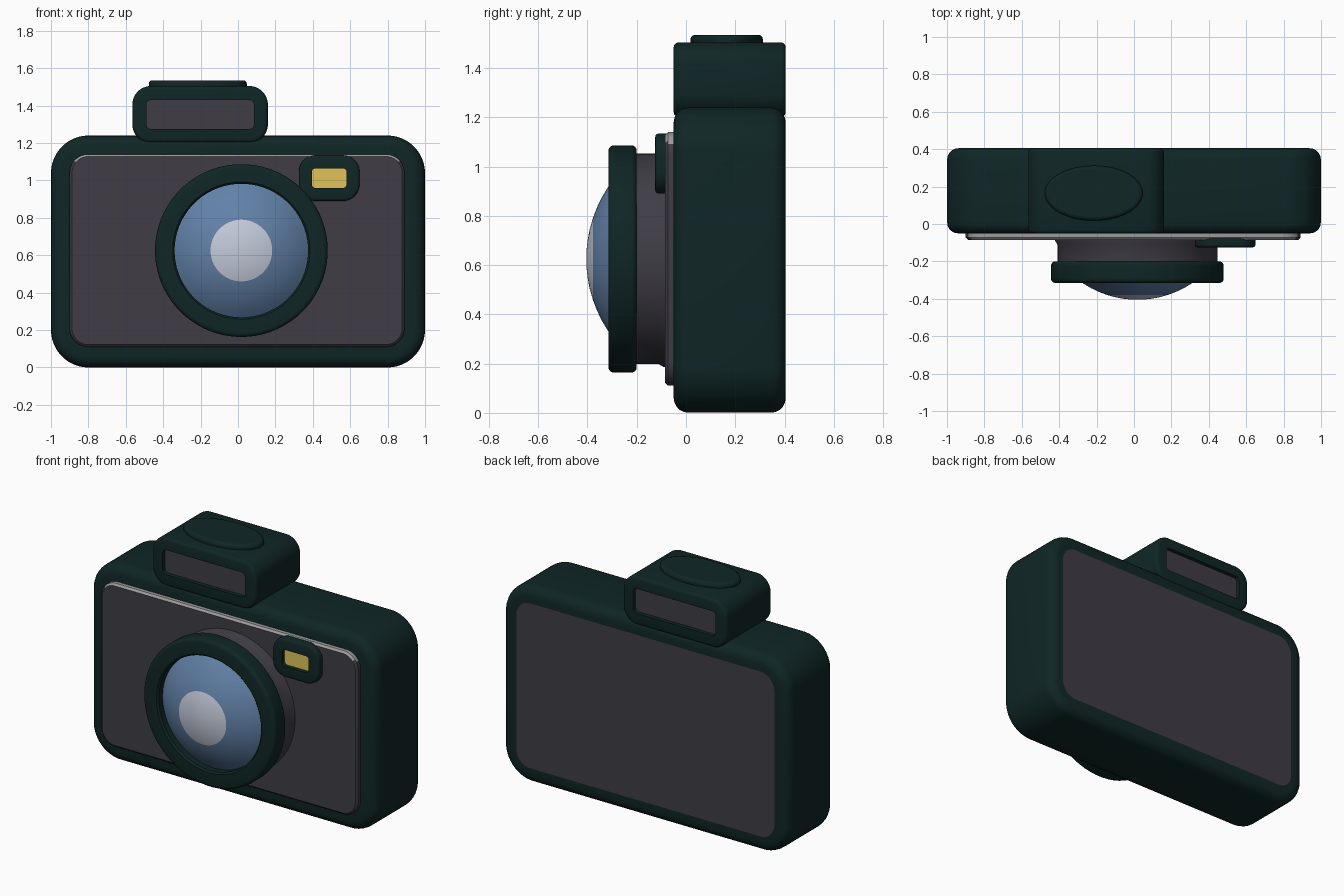
import bpy, bmesh, math

if "Cube" in bpy.data.objects:
    bpy.data.objects.remove(bpy.data.objects["Cube"], do_unlink=True)


def material(name, *rgb):
    mat = bpy.data.materials.new(name)
    mat.use_nodes = True
    mat.diffuse_color = (*rgb, 1)
    bsdf = mat.node_tree.nodes["Principled BSDF"]
    bsdf.inputs["Base Color"].default_value = (*rgb, 1)
    bsdf.inputs["Roughness"].default_value = 0.7
    return mat


GREEN = material("dark green", 0.005, 0.019, 0.019)
GREY = material("slate grey", 0.050, 0.046, 0.060)
TRIM = material("light grey trim", 0.33, 0.33, 0.34)
BLUE = material("lens blue", 0.12, 0.22, 0.39)
SHINE = material("lens shine", 0.55, 0.59, 0.70)
YELLOW = material("flash yellow", 0.75, 0.55, 0.10)


def smooth(obj):
    bpy.ops.object.select_all(action="DESELECT")
    obj.select_set(True)
    bpy.context.view_layer.objects.active = obj
    bpy.ops.object.shade_smooth_by_angle(angle=math.radians(35))


def outline(bm, rect, r, y, inset, steps):
    """Rounded rectangle in the xz plane, shrunk by inset."""
    x0, x1, z0, z1 = rect
    corners = [(x1 - r, z1 - r), (x0 + r, z1 - r), (x0 + r, z0 + r), (x1 - r, z0 + r)]
    rad = max(r - inset, 0.004)
    shift = max(inset - r + 0.004, 0)
    ring = []
    for q, (cx, cz) in enumerate(corners):
        cx += shift * (-1 if q in (0, 3) else 1)
        cz += shift * (-1 if q < 2 else 1)
        for i in range(steps):
            a = math.pi / 2 * (q + (i + 0.5) / steps)
            ring.append(bm.verts.new((cx + rad * math.cos(a), y, cz + rad * math.sin(a))))
    return ring


def loft(name, rect, r, rings, mats, back=0, front=0, band=None, steps=10):
    """Skin rounded outlines given as (y, inset), listed from back to front."""
    bm = bmesh.new()
    loops = [outline(bm, rect, r, y, inset, steps) for y, inset in rings]
    for k, (a, b) in enumerate(zip(loops, loops[1:])):
        for i in range(len(a)):
            j = (i + 1) % len(a)
            bm.faces.new((a[i], a[j], b[j], b[i])).material_index = band(k) if band else 0
    bm.faces.new(loops[0]).material_index = back
    bm.faces.new(loops[-1]).material_index = front
    bmesh.ops.recalc_face_normals(bm, faces=bm.faces)
    mesh = bpy.data.meshes.new(name)
    bm.to_mesh(mesh)
    bm.free()
    obj = bpy.data.objects.new(name, mesh)
    bpy.context.collection.objects.link(obj)
    for mat in mats:
        mesh.materials.append(mat)
    smooth(obj)
    return obj


def rounded(y_back, y_front, b, n=5):
    """Ring list for a slab with round edges of radius b."""
    arc = [math.pi / 2 * i / n for i in range(n + 1)]
    rear = [(y_back - b + b * math.cos(a), b - b * math.sin(a)) for a in arc]
    fore = [(y_front + b - b * math.sin(a), b - b * math.cos(a)) for a in arc]
    return rear + fore


def disc(x, z, radius):
    return (x - radius, x + radius, z - radius, z + radius)


FRONT, BACK = -0.05, 0.405

# Body with the grey panel set flush in its back
loft("body", (-1, 1, 0, 1.24), 0.2,
     [(BACK, 0.1)] + rounded(BACK, FRONT, 0.06), [GREEN, GREY], back=1)

# Viewfinder housing with a recessed window at each end
loft("viewfinder_housing", (-0.565, 0.16, 1.2, 1.505), 0.1,
     [(BACK - 0.025, 0.075), (BACK, 0.075)] + rounded(BACK, FRONT, 0.02, 3)
     + [(FRONT, 0.075), (FRONT + 0.025, 0.075)], [GREEN, GREY], back=1, front=1)

# Front panel, with light trim along its upper edge
panel = loft("front_panel", (-0.9, 0.89, 0.11, 1.14), 0.1,
             [(0, 0), (-0.073, 0), (-0.085, 0.012)], [GREY, TRIM])
for face in panel.data.polygons:
    if face.normal.z > 0.5:
        face.material_index = 1

# Flash with a recessed yellow window
loft("flash", (0.325, 0.65, 0.89, 1.135), 0.09,
     rounded(-0.06, -0.125, 0.015, 3) + [(-0.125, 0.07), (-0.1, 0.07)],
     [GREEN, YELLOW], front=1)

# Lens barrel, slightly flared at the base
LX, LZ = 0.018, 0.625
loft("lens_barrel", disc(LX, LZ, 0.44), 0.44,
     [(-0.06, 0), (-0.09, 0), (-0.11, 0.012), (-0.22, 0.012)], [GREY], steps=16)

# Lens ring with an open centre
loft("lens_ring", disc(LX, LZ, 0.462), 0.462,
     rounded(-0.2, -0.315, 0.022, 4) + [(-0.315, 0.095), (-0.305, 0.105), (-0.255, 0.105)],
     [GREEN], steps=16)

# Glass dome: a sphere cap with a pale round highlight at its centre
R, SPHERE = 0.358, 0.528
radii = [R, 0.325, 0.29, 0.25, 0.21, 0.165, 0.12, 0.08, 0.04, 0.01]
dome = [(-0.405 + SPHERE - math.sqrt(SPHERE ** 2 - q * q), R - q) for q in radii]
loft("lens_glass", disc(LX, LZ, R), R, [(-0.24, 0)] + dome, [BLUE, SHINE],
     front=1, band=lambda k: 1 if k > 5 else 0, steps=16)

# Oval shutter button
bpy.ops.mesh.primitive_cylinder_add(vertices=48, radius=1, depth=1, location=(-0.215, 0.165, 1.51))
button = bpy.context.object
button.name = "shutter_button"
button.scale = (0.262, 0.147, 0.05)
bpy.ops.object.transform_apply(location=False, rotation=False, scale=True)
button.data.materials.append(GREEN)
bevel = button.modifiers.new("round_edge", "BEVEL")
bevel.width, bevel.segments = 0.018, 3
bevel.limit_method, bevel.angle_limit = "ANGLE", math.radians(50)
smooth(button)
